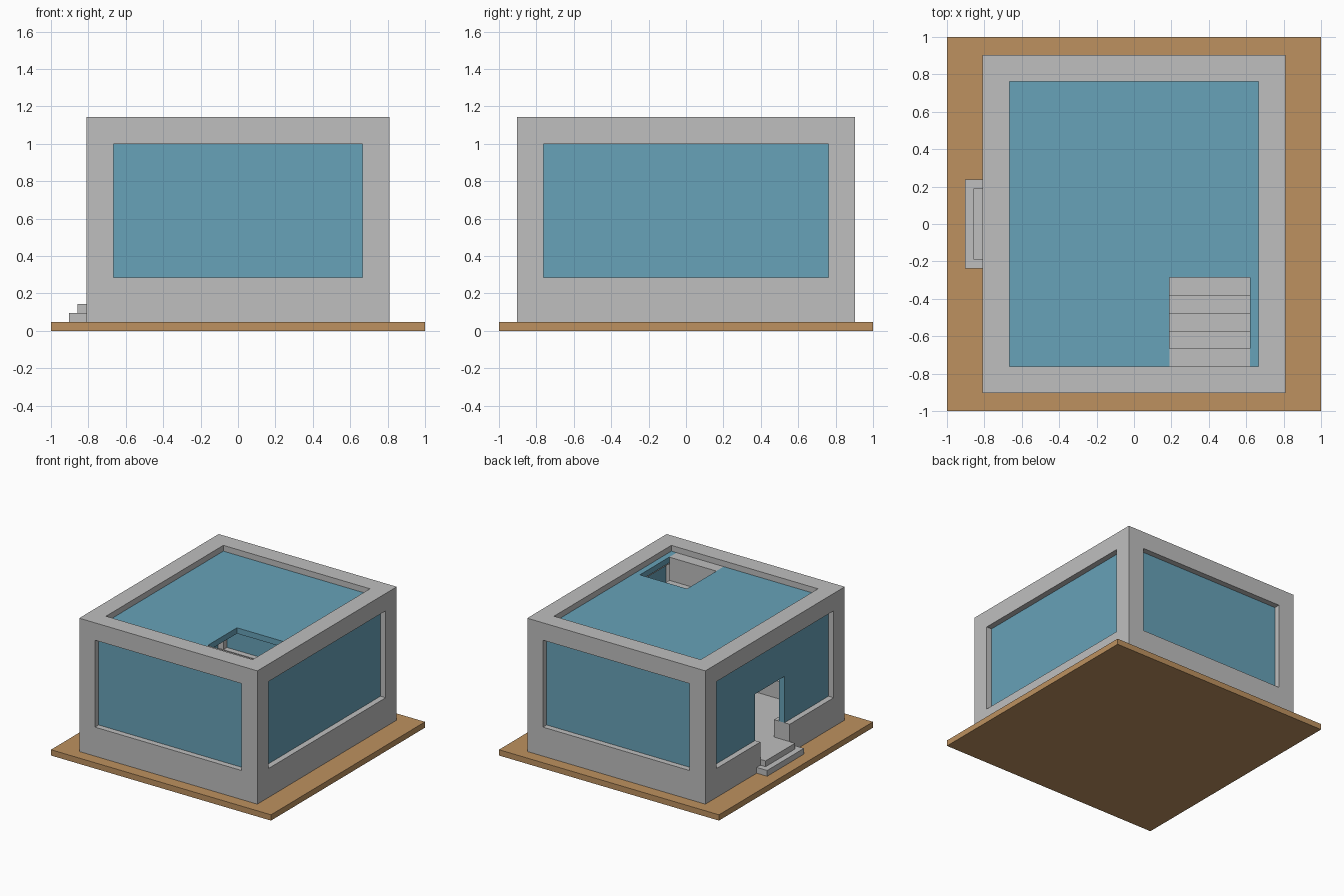
import bpy
import bmesh
from mathutils import Vector

cube = bpy.data.objects.get("Cube")
if cube:
    bpy.data.objects.remove(cube, do_unlink=True)

U = 1 / 21  # design module: the plinth is 42 modules wide


def material(name, rgb):
    mat = bpy.data.materials.new(name)
    mat.use_nodes = True
    color = (*rgb, 1)
    mat.diffuse_color = color
    mat.node_tree.nodes["Principled BSDF"].inputs["Base Color"].default_value = color
    return mat


concrete = material("concrete grey", (0.52, 0.52, 0.52))
glass = material("glass blue", (0.136, 0.36, 0.48))
earth = material("earth brown", (0.51, 0.285, 0.115))


def box(name, x, y, z, mat=None):
    """Box from (min, max) ranges in modules."""
    bm = bmesh.new()
    bmesh.ops.create_cube(bm, size=1)
    for v in bm.verts:
        v.co = Vector([(r[0] if c < 0 else r[1]) * U for c, r in zip(v.co, (x, y, z))])
    mesh = bpy.data.meshes.new(name)
    bm.to_mesh(mesh)
    bm.free()
    obj = bpy.data.objects.new(name, mesh)
    bpy.context.scene.collection.objects.link(obj)
    if mat:
        mesh.materials.append(mat)
    return obj


def cut(obj, x, y, z):
    """Subtract a box and delete the cutter."""
    cutter = box("cutter", x, y, z)
    cutter.hide_render = True
    mod = obj.modifiers.new("opening", "BOOLEAN")
    mod.operation = "DIFFERENCE"
    mod.solver = "EXACT"
    mod.object = cutter
    bpy.context.view_layer.objects.active = obj
    bpy.ops.object.modifier_apply(modifier=mod.name)
    bpy.data.objects.remove(cutter, do_unlink=True)


# Ground plinth
box("plinth", (-21, 21), (-21, 21), (0, 1), earth)

# Concrete shell: room, window openings and doorway
shell = box("concrete_shell", (-17, 17), (-19, 19), (1, 24), concrete)
cut(shell, (-14, 14), (-16, 16), (3, 26))
cut(shell, (-20, 20), (-16, 16), (6, 21))
cut(shell, (-14, 14), (-22, 22), (6, 21))
cut(shell, (-20, -13), (-4, 4), (3, 8))

# Window panes set one module back from the outer faces
box("front_window", (-14, 14), (-18, -17), (6, 21), glass)
box("back_window", (-14, 14), (17, 18), (6, 21), glass)
box("left_window", (15, 16), (-16, 16), (6, 21), glass)
door_window = box("right_window_with_doorway", (-16, -15), (-16, 16), (6, 21), glass)
cut(door_window, (-18, -13), (-4, 4), (4, 14))

# Glass roof with the stair opening
roof = box("glass_roof", (-14, 14), (-16, 16), (22, 23), glass)
cut(roof, (4, 13), (-18, -6), (20, 25))

# Inner stairs rising to the roof
for i in range(5):
    box(f"inner_stair_{i + 1}", (4, 13), (-8 - 2 * i, -6 - 2 * i), (3, 7 + 4 * i), concrete)

# Entrance steps
box("lower_entrance_step", (-19, -17), (-5, 5), (1, 2), concrete)
box("upper_entrance_step", (-18, -17), (-4, 4), (1, 3), concrete)
